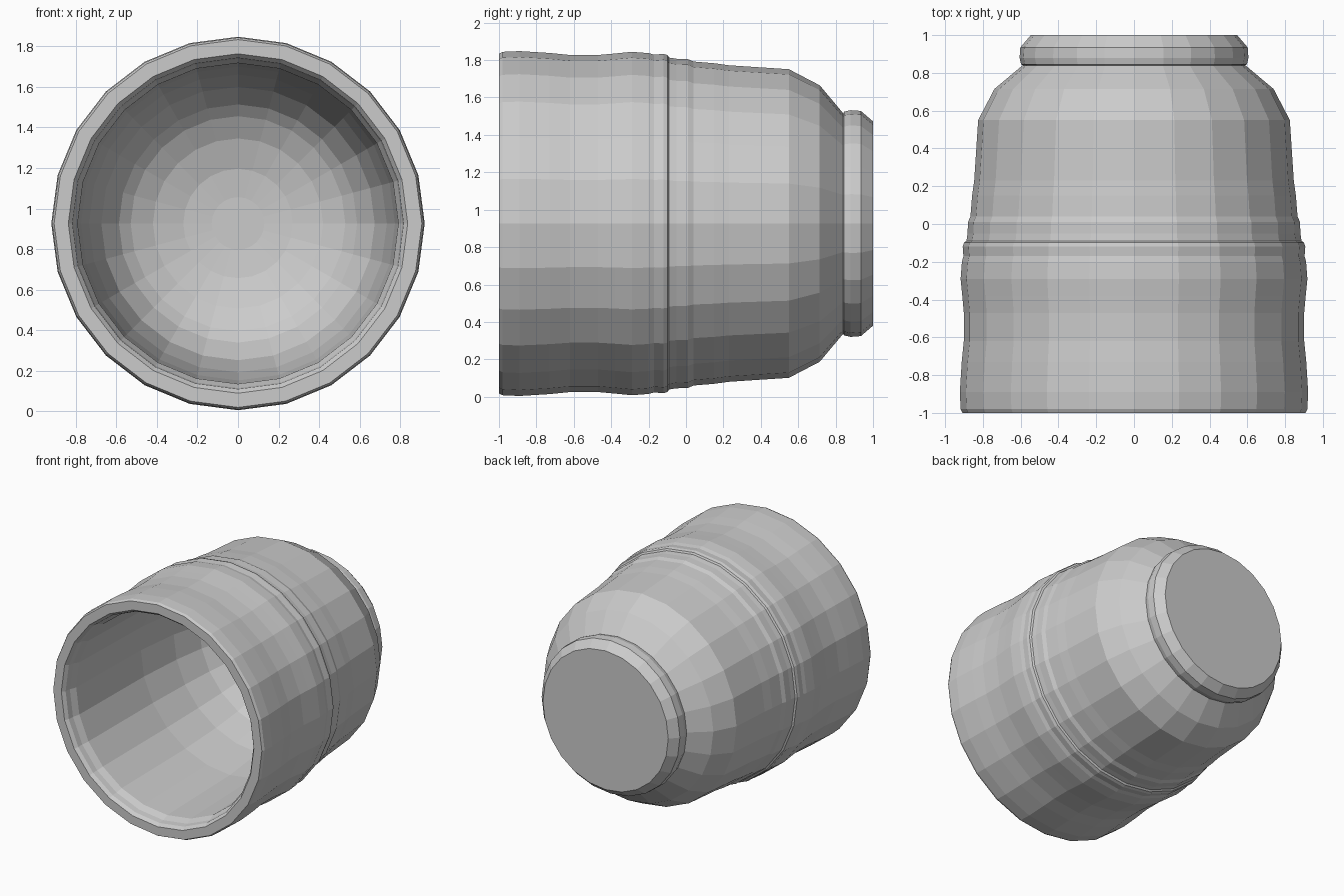
import bpy, bmesh
from math import sin, cos, pi

if "Cube" in bpy.data.objects:
    bpy.data.objects.remove(bpy.data.objects["Cube"])

SIDES = 24
AXIS_Z = 0.926


def lathe(name, profile, cap_end=True):
    """Revolve (y, radius) points about the horizontal y axis."""
    bm = bmesh.new()
    rings = []
    for y, r in profile:
        rings.append([bm.verts.new((r * sin(2 * pi * i / SIDES), y,
                                    AXIS_Z + r * cos(2 * pi * i / SIDES)))
                      for i in range(SIDES)])
    for a, b in zip(rings, rings[1:]):
        for i in range(SIDES):
            j = (i + 1) % SIDES
            bm.faces.new((a[i], a[j], b[j], b[i]))
    if cap_end:
        bm.faces.new(rings[-1])
    bmesh.ops.recalc_face_normals(bm, faces=bm.faces)
    mesh = bpy.data.meshes.new(name)
    bm.to_mesh(mesh)
    bm.free()
    obj = bpy.data.objects.new(name, mesh)
    bpy.context.collection.objects.link(obj)
    return obj


# Outer wall, from the foot joint forward to the rim
outer = [(0.84, 0.590), (0.715, 0.739), (0.55, 0.825), (0.23, 0.846),
         (0.15, 0.857), (0.04, 0.866), (0.01, 0.879), (-0.05, 0.881),
         (-0.09, 0.887), (-0.098, 0.900), (-0.12, 0.907), (-0.17, 0.903),
         (-0.20, 0.911), (-0.29, 0.918), (-0.38, 0.909), (-0.47, 0.901),
         (-0.62, 0.901), (-0.73, 0.912), (-0.89, 0.922), (-0.98, 0.918),
         (-1.0, 0.908)]

# Rim lip, inner wall and rounded bowl floor
inner = [(-1.0, 0.838), (-0.975, 0.818), (-0.93, 0.813), (-0.88, 0.792),
         (-0.10, 0.775), (0.25, 0.735), (0.48, 0.675), (0.61, 0.588),
         (0.66, 0.53), (0.72, 0.42), (0.765, 0.27), (0.78, 0.13)]
lathe("cup_body", outer + inner)

# Narrow foot collar with a flat closed end
lathe("foot_collar", [(0.84, 0.588), (0.845, 0.598), (0.88, 0.606),
                      (0.935, 0.602), (1.0, 0.546)])
